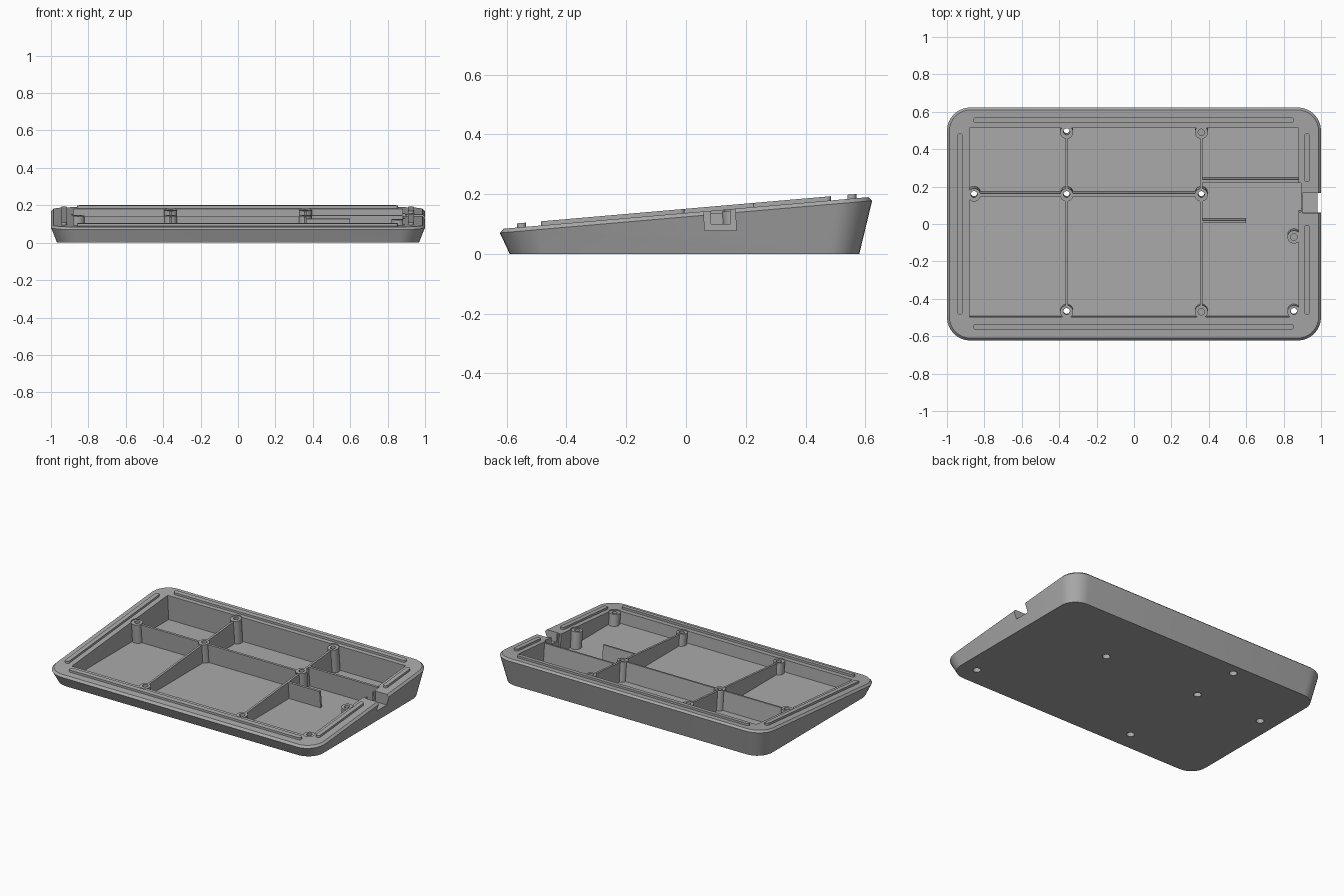
import bpy, bmesh, math

if "Cube" in bpy.data.objects:
    bpy.data.objects.remove(bpy.data.objects["Cube"])

SLOPE = 0.0865
FLOOR = 0.015

grey = bpy.data.materials.new("mid grey")
grey.use_nodes = True
grey.diffuse_color = (0.4, 0.4, 0.4, 1)
grey.node_tree.nodes["Principled BSDF"].inputs["Base Color"].default_value = (0.4, 0.4, 0.4, 1)


def top(y):
    """Height of the tilted top plane."""
    return 0.137 + SLOPE * y


def outline(cx, cy, hx, hy, r=0.0, n=8):
    """Rounded rectangle; a circle when r equals both half sizes."""
    pts = []
    corners = [(1, 1), (-1, 1), (-1, -1), (1, -1)]
    for i, (sx, sy) in enumerate(corners):
        for j in range(n + 1 if r else 1):
            a = math.pi / 2 * (i + j / n)
            p = (cx + sx * (hx - r) + r * math.cos(a), cy + sy * (hy - r) + r * math.sin(a))
            if not pts or min(math.dist(p, pts[-1]), math.dist(p, pts[0])) > 1e-5:
                pts.append(p)
    return pts


def circle(x, y, r):
    return outline(x, y, r, r, r, 6)


def box(x0, x1, y0, y1, r=0.0):
    return outline((x0 + x1) / 2, (y0 + y1) / 2, (x1 - x0) / 2, (y1 - y0) / 2, r)


def tilted(pts, off):
    return [(x, y, top(y) + off) for x, y in pts]


def level(pts, z):
    """Project an outline square to the tilted plane down to a level height."""
    return [(x, y + SLOPE * (top(y) - z), z) for x, y in pts]


def loft(bm, rings):
    vs = [[bm.verts.new(p) for p in ring] for ring in rings]
    n = len(vs[0])
    for a, b in zip(vs, vs[1:]):
        for i in range(n):
            bm.faces.new((a[i], a[(i + 1) % n], b[(i + 1) % n], b[i]))
    bm.faces.new(vs[0][::-1])
    bm.faces.new(vs[-1])


def make(name, solids):
    bm = bmesh.new()
    for rings in solids:
        loft(bm, rings)
    bmesh.ops.recalc_face_normals(bm, faces=bm.faces)
    me = bpy.data.meshes.new(name)
    bm.to_mesh(me)
    bm.free()
    me.materials.append(grey)
    ob = bpy.data.objects.new(name, me)
    bpy.context.collection.objects.link(ob)
    return ob


def cut(ob, cutters):
    for c in cutters:
        m = ob.modifiers.new("cut", "BOOLEAN")
        m.operation, m.solver, m.object = "DIFFERENCE", "EXACT", c
    bpy.context.view_layer.update()
    dg = bpy.context.evaluated_depsgraph_get()
    me = bpy.data.meshes.new_from_object(ob.evaluated_get(dg))
    ob.modifiers.clear()
    ob.data = me


# Wedge-shaped tray with flared sides and a chamfered rim
tray = make("tray", [[
    [(x, y, 0) for x, y in outline(0, -0.005, 0.967, 0.585, 0.11)],
    tilted(outline(0, 0, 1, 0.623, 0.125), -0.013),
    tilted(outline(0, 0, 0.987, 0.61, 0.112), 0)]])

# Screw posts: some drilled right through, some blind
through = [(-0.36, 0.49), (-0.855, 0.155), (-0.36, 0.155), (0.36, 0.155), (-0.36, -0.47), (0.855, -0.47)]
blind = [(0.36, 0.49), (0.855, -0.07), (0.36, -0.47)]
posts = make("screw_posts", [[level(circle(x, y, 0.035), 0.004), tilted(circle(x, y, 0.035), -0.006)]
                             for x, y in through + blind])


def cutter(name, solids):
    ob = make(name, solids)
    ob.hide_render = True
    return ob


def pocket(name, pts, z):
    return cutter(name, [[level(pts, z), tilted(pts, 0.05)]])


# Cavity, cable notch and drilled holes
cavity = pocket("cavity_cutter", box(-0.88, 0.88, -0.5, 0.51), FLOOR)
bay = pocket("bay_cutter", box(0.8, 0.892, 0.06, 0.217), FLOOR)
notch = pocket("notch_cutter", box(0.9, 1.1, 0.057, 0.162), 0.078)
slot = pocket("slot_cutter", box(0.85, 0.95, 0.08, 0.145), 0.1)
seats = cutter("post_seat_cutter", [[tilted(circle(x, y, 0.037), -0.007), tilted(circle(x, y, 0.037), 0.05)]
                                    for x, y in through + blind])
bores = cutter("bore_cutter",
               [[level(circle(x, y, 0.017), -0.02), tilted(circle(x, y, 0.017), 0.05)] for x, y in through]
               + [[tilted(circle(x, y, 0.017), -0.06), tilted(circle(x, y, 0.017), 0.05)] for x, y in blind])
heads = cutter("screw_head_cutter", [[level(circle(x, y, 0.024), -0.02), level(circle(x, y, 0.024), 0.03)]
                                     for x, y in through])
cut(tray, [cavity, bay, notch, slot, seats, bores, heads])
cut(posts, [bores, heads])

# Dividing ribs between the posts
T = 0.007
ribs = {
    "left_rib_front": (-0.36 - T, -0.36 + T, -0.505, -0.5 + 0.0),
}
ribs = {
    "left_front_rib": (-0.36 - T, -0.36 + T, -0.44, 0.125),
    "left_back_rib": (-0.36 - T, -0.36 + T, 0.185, 0.46),
    "right_front_rib": (0.36 - T, 0.36 + T, -0.44, 0.125),
    "right_back_rib": (0.36 - T, 0.36 + T, 0.185, 0.46),
    "left_cross_rib": (-0.825, -0.39, 0.155 - T, 0.155 + T),
    "middle_cross_rib": (-0.33, 0.33, 0.155 - T, 0.155 + T),
    "bay_rib": (0.36, 0.885, 0.23 - T, 0.23 + T),
    "short_rib": (0.36, 0.6, 0.012 - T, 0.012 + T),
}
walls = [make(name, [[level(box(*b), 0.01), tilted(box(*b), -0.01)]]) for name, b in ribs.items()]

# Raised round-ended strips on the rim
W = 0.015
strips = {
    "front_strip": (-0.86, 0.855, -0.55 - W, -0.55 + W),
    "back_strip": (-0.86, 0.855, 0.555 - W, 0.555 + W),
    "right_strip": (-0.93 - W, -0.93 + W, -0.485, 0.485),
    "left_front_strip": (0.925 - W, 0.925 + W, -0.485, -0.005),
    "left_back_strip": (0.925 - W, 0.925 + W, 0.225, 0.485),
}
beads = [make(name, [[tilted(box(*b, W - 0.0005), -0.003), tilted(box(*b, W - 0.0005), 0.014)]])
         for name, b in strips.items()]

for c in (cavity, bay, notch, slot, seats, bores, heads):
    bpy.data.objects.remove(c)

# Smooth the rounded corners and keep edges sharp
bpy.ops.object.select_all(action="DESELECT")
for ob in [tray, posts] + walls + beads:
    ob.select_set(True)
bpy.context.view_layer.objects.active = tray
bpy.ops.object.shade_smooth_by_angle(angle=math.radians(30))
